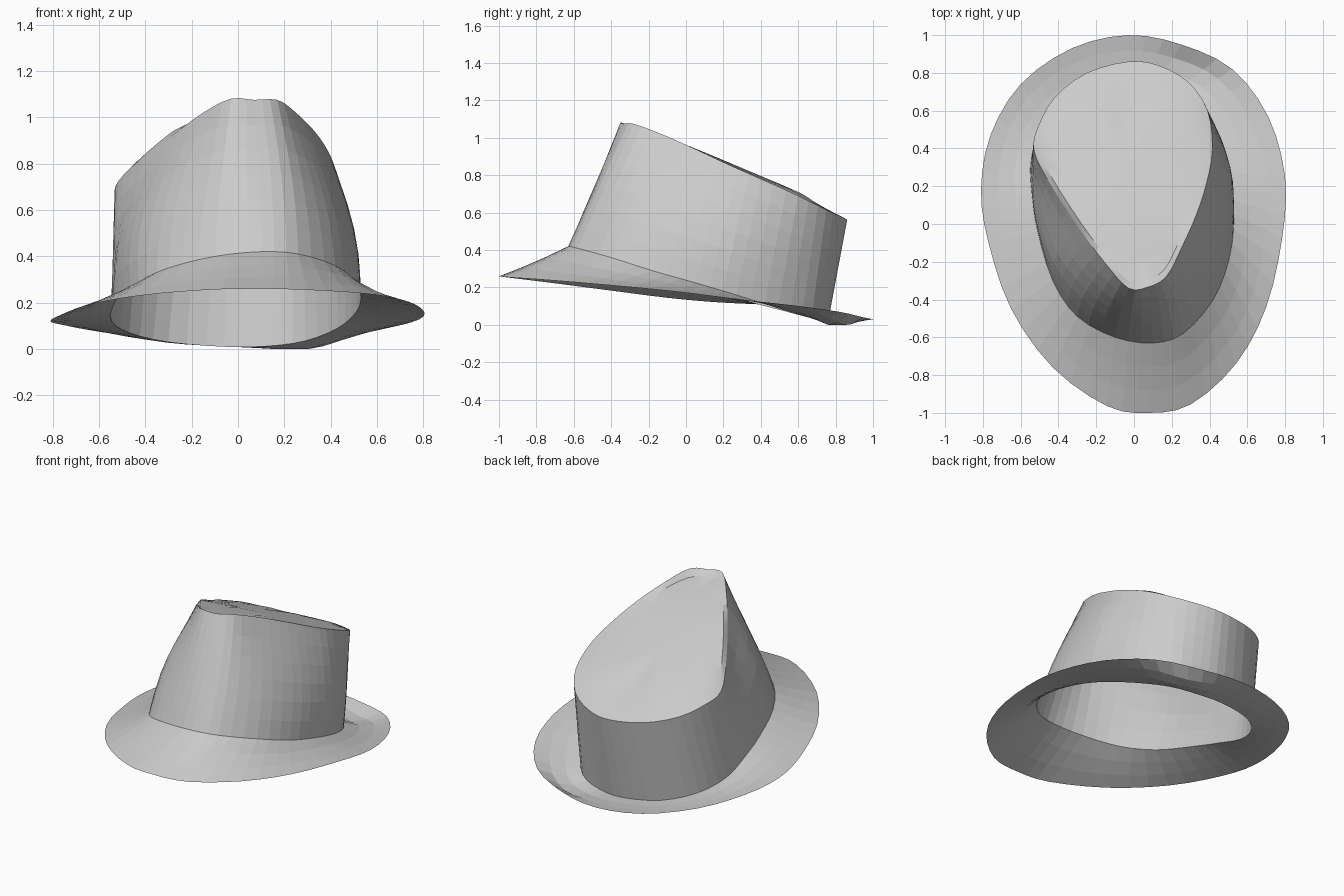
import bpy, bmesh, math
from mathutils import Vector

if "Cube" in bpy.data.objects:
    bpy.data.objects.remove(bpy.data.objects["Cube"])

# Matching control loops, counter-clockwise from the front
OUTER = [(.08, -1, .26), (.3, -.955, .255), (.54, -.74, .24), (.7, -.44, .215), (.785, -.07, .18),
         (.8, .25, .14), (.71, .57, .105), (.52, .82, .07), (.25, .95, .04), (-.03, 1, .03),
         (-.33, .93, .04), (-.6, .74, .075), (-.76, .47, .105), (-.81, .18, .12),
         (-.77, -.1, .145), (-.65, -.45, .19), (-.43, -.76, .23), (-.14, -.965, .255)]
BASE = [(.1, -.63, .42), (.26, -.58, .41), (.42, -.4, .36), (.505, -.18, .29), (.53, .05, .225),
        (.51, .27, .16), (.43, .49, .09), (.29, .67, .035), (.12, .74, .012), (-.06, .755, .01),
        (-.3, .69, .03), (-.47, .54, .07), (-.545, .35, .12), (-.54, .15, .18),
        (-.51, -.04, .23), (-.43, -.3, .29), (-.3, -.49, .35), (-.1, -.6, .40)]
RIM = [(.07, -.335, 1.075), (.17, -.28, 1.075), (.25, -.13, 1.02), (.33, .05, .94), (.385, .22, .86),
       (.415, .4, .78), (.39, .6, .69), (.29, .75, .615), (.13, .84, .575), (-.03, .86, .56),
       (-.25, .8, .575), (-.42, .67, .61), (-.51, .51, .66), (-.53, .39, .70),
       (-.46, .24, .785), (-.3, -.01, .91), (-.15, -.21, 1.02), (-.03, -.34, 1.08)]


def smooth_loop(points, steps=3):
    """Closed Catmull-Rom curve through the points."""
    p = [Vector(q) for q in points]
    n, out = len(p), []
    for i in range(n):
        a, b, c, d = p[i - 1], p[i], p[(i + 1) % n], p[(i + 2) % n]
        for s in range(steps):
            t = s / steps
            out.append(.5 * (2 * b + (c - a) * t + (2 * a - 5 * b + 4 * c - d) * t**2
                             + (3 * b - a - 3 * c + d) * t**3))
    return out


def loft(name, rings, centre=None):
    """Skin a stack of closed rings, optionally closed with a centre point."""
    bm = bmesh.new()
    loops = [[bm.verts.new(p) for p in r] for r in rings]
    n = len(loops[0])
    for a, b in zip(loops, loops[1:]):
        for i in range(n):
            j = (i + 1) % n
            bm.faces.new((a[i], a[j], b[j], b[i]))
    if centre:
        c = bm.verts.new(centre)
        for i in range(n):
            bm.faces.new((loops[-1][i], loops[-1][(i + 1) % n], c))
    mesh = bpy.data.meshes.new(name)
    bm.to_mesh(mesh)
    bm.free()
    ob = bpy.data.objects.new(name, mesh)
    bpy.context.collection.objects.link(ob)
    return ob


outer, base, rim = (smooth_loop(r) for r in (OUTER, BASE, RIM))

# Brim: sloping sheet with a slight sag and a dip at the back right
brim_rings = []
for k in range(4):
    t = k / 3
    ring = [o.lerp(b, t) for o, b in zip(outer, base)]
    for p in ring:
        dip = .04 * math.exp(-((p.x - .3)**2 + (p.y - .82)**2) / .03)
        p.z = max(0, p.z - (.006 + dip) * math.sin(math.pi * t))
    brim_rings.append(ring)
loft("brim", brim_rings)

# Crown wall: bulges on the right side and the front left
wall_rings = []
for k in range(7):
    t = k / 6
    ring = [b.lerp(r, t) for b, r in zip(base, rim)]
    for p in ring:
        limit, amount = (.65, .08) if p.x > 0 else (.2, .12)
        fade = min(1, max(0, (limit - p.y) / .4))
        p.x += amount * fade * p.x * math.sin(math.pi * t)
    wall_rings.append(ring)
loft("crown_wall", wall_rings)

# Crown top: tilted, slightly domed panel, recessed behind the raised front rim
mid = Vector((-.03, .32, 0))


def panel_z(x, y):
    return .77 - .42 * (y - .4) + .04 * x + .025 * (1 - ((x + .03) / .42)**2)


def panel_ring(scale):
    ring = []
    for r in rim:
        p = mid.lerp(r, scale)
        rise = .5 - .28 * max(0, r.y)
        p.z = min(panel_z(p.x, p.y) - .045 * max(0, -p.y) / .3, r.z + (1 - scale) * rise)
        ring.append(p)
    return ring


top = loft("crown_top", [rim, panel_ring(.94), panel_ring(.75), panel_ring(.4)],
           (mid.x, mid.y, panel_z(mid.x, mid.y)))
bpy.context.view_layer.objects.active = top
top.select_set(True)
bpy.ops.object.shade_smooth_by_angle(angle=math.radians(25))
